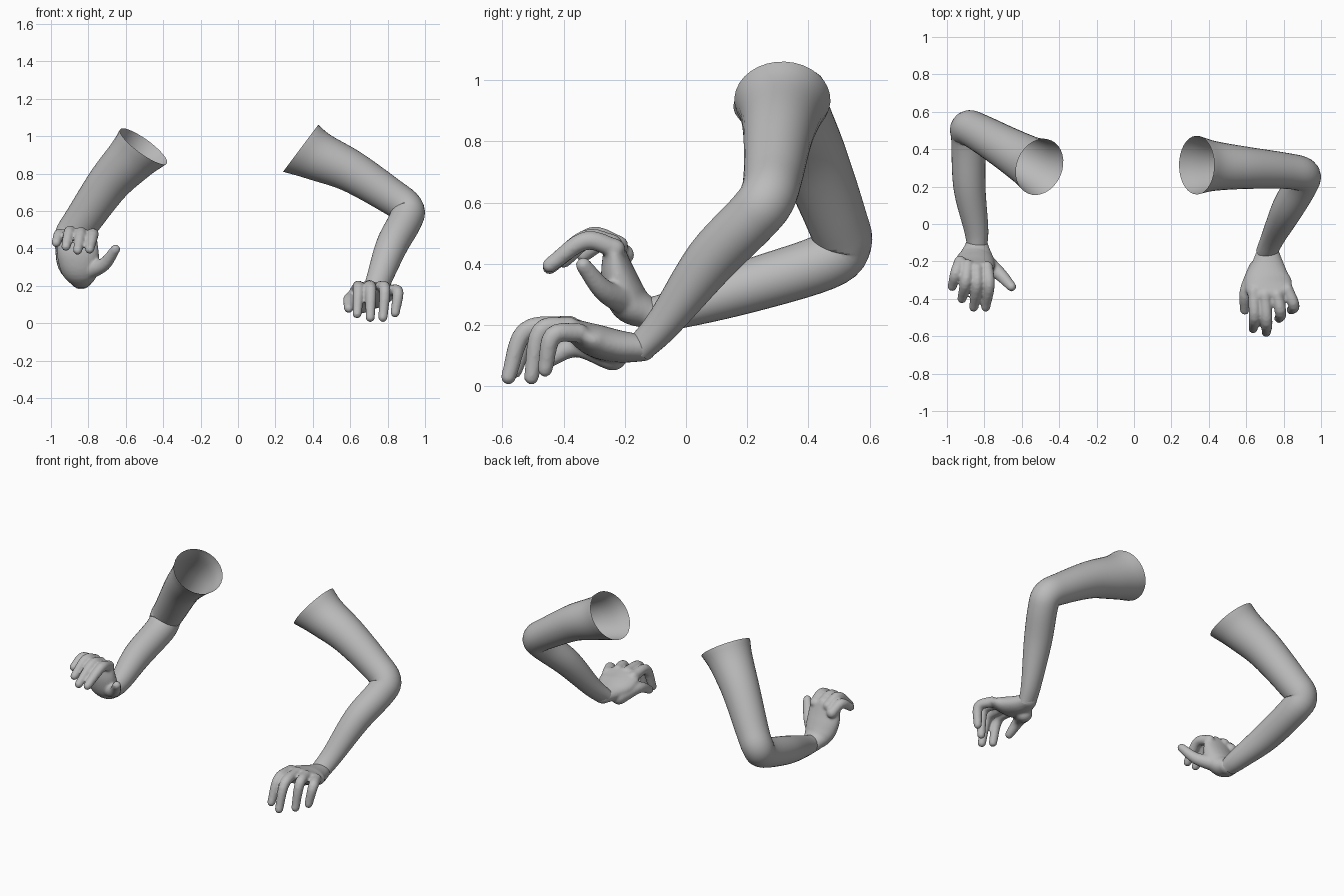
import bpy, bmesh, math
from mathutils import Vector

cube = bpy.data.objects.get("Cube")
if cube:
    bpy.data.objects.remove(cube)

grey = bpy.data.materials.new("plain grey")
grey.use_nodes = True
COLOUR = (0.5, 0.5, 0.5, 1)
grey.diffuse_color = COLOUR
grey.node_tree.nodes["Principled BSDF"].inputs["Base Color"].default_value = COLOUR


def spline(values, steps):
    """Smooth path through tuples of x, y, z and radii."""
    pts = [Vector(v) for v in values]
    pts = [2 * pts[0] - pts[1]] + pts + [2 * pts[-1] - pts[-2]]
    out = []
    for a, b, c, d in zip(pts, pts[1:], pts[2:], pts[3:]):
        for i in range(steps):
            t = i / steps
            out.append(0.5 * (2 * b + (c - a) * t + (2 * a - 5 * b + 4 * c - d) * t * t
                              + (3 * b - a - 3 * c + d) * t ** 3))
    return out + [pts[-2]]


def tube(bm, values, wide, steps=5, sides=24, rounded=True, mouth=None):
    """Loft elliptical rings; each value is x, y, z, wide radius, thin radius."""
    path = spline(values, steps)
    centres = [p.to_3d() if len(p) == 3 else Vector(p[:3]) for p in path]
    rings = []
    for i, p in enumerate(path):
        tangent = (centres[min(i + 1, len(path) - 1)] - centres[max(i - 1, 0)]).normalized()
        if mouth:
            tangent = tangent.lerp(Vector(mouth), max(0, 1 - i / (steps * 1.5))).normalized()
        rings.append((centres[i], tangent, p[3], p[4]))
    if rounded:
        def dome(ring, sign):
            c, t, w, h = ring
            return [(c + t * sign * h * math.sin(a), t, w * math.cos(a), h * math.cos(a))
                    for a in (0.35, 0.7, 1.05, 1.4)]
        rings = dome(rings[0], -1)[::-1] + rings + dome(rings[-1], 1)
    loops = []
    for c, t, w, h in rings:
        u = (Vector(wide) - t * t.dot(Vector(wide))).normalized()
        v = t.cross(u)
        loops.append([bm.verts.new(c + u * w * math.cos(a) + v * h * math.sin(a))
                      for a in (2 * math.pi * k / sides for k in range(sides))])
    for lo, hi in zip(loops, loops[1:]):
        for k in range(sides):
            n = (k + 1) % sides
            bm.faces.new((lo[k], lo[n], hi[n], hi[k]))
    if rounded:
        bm.faces.new(loops[0][::-1])
        bm.faces.new(loops[-1])


def finish(bm, name):
    mesh = bpy.data.meshes.new(name)
    bm.to_mesh(mesh)
    bm.free()
    mesh.materials.append(grey)
    mesh.shade_smooth()
    ob = bpy.data.objects.new(name, mesh)
    bpy.context.collection.objects.link(ob)
    return ob


def arm(name, points, mouth, bend_axis):
    bm = bmesh.new()
    tube(bm, [p + (p[3],) if len(p) == 4 else p for p in points], bend_axis,
         sides=32, rounded=False, mouth=mouth)
    finish(bm, name)


def hand(name, palm, wide, fingers, thumb):
    bm = bmesh.new()
    tube(bm, palm, wide)
    for joints in fingers:
        radii = (0.032, 0.031, 0.025)
        tube(bm, [j + (r, r) for j, r in zip(joints, radii)], (1, 0, 0), sides=14)
    tube(bm, [j + (r, r) for j, r in zip(thumb, (0.05, 0.036, 0.026))], (0, 0.3, 1), sides=14)
    ob = finish(bm, name)
    # Fuse palm and digits into one soft skin
    remesh = ob.modifiers.new("fuse", "REMESH")
    remesh.mode = "VOXEL"
    remesh.voxel_size = 0.008
    remesh.use_smooth_shade = True
    soften = ob.modifiers.new("soften", "SMOOTH")
    soften.factor = 0.5
    soften.iterations = 5


# Left arm, open at the shoulder
arm("left_arm", [
    (0.335, 0.315, 0.935, 0.157), (0.43, 0.31, 0.89, 0.133), (0.6, 0.3, 0.815, 0.113),
    (0.8, 0.285, 0.69, 0.097), (0.9, 0.265, 0.615, 0.092), (0.895, 0.215, 0.55, 0.09),
    (0.82, 0.08, 0.41, 0.085), (0.745, -0.07, 0.21, 0.058, 0.066),
    (0.71, -0.15, 0.125, 0.046, 0.06)],
    (0.8, 0, -0.6), (-0.11, 0.35, -0.25))
hand("left_hand",
     [(0.715, -0.14, 0.125, 0.058, 0.044), (0.715, -0.22, 0.13, 0.09, 0.053),
      (0.715, -0.3, 0.15, 0.125, 0.054), (0.73, -0.37, 0.185, 0.122, 0.036)],
     (1, 0, 0),
     [((0.64, -0.36, 0.19), (0.645, -0.5, 0.185), (0.637, -0.56, 0.05)),
      ((0.7, -0.38, 0.2), (0.71, -0.525, 0.18), (0.707, -0.58, 0.03)),
      ((0.765, -0.38, 0.195), (0.785, -0.475, 0.18), (0.775, -0.505, 0.03)),
      ((0.82, -0.35, 0.175), (0.855, -0.435, 0.165), (0.84, -0.46, 0.055))],
     [(0.66, -0.24, 0.1), (0.6, -0.36, 0.13), (0.592, -0.46, 0.08)])

# Right arm, open at the shoulder
arm("right_arm", [
    (-0.505, 0.305, 0.945, 0.155), (-0.57, 0.34, 0.88, 0.134), (-0.69, 0.41, 0.75, 0.115),
    (-0.83, 0.49, 0.55, 0.1), (-0.885, 0.51, 0.465, 0.096), (-0.885, 0.45, 0.405, 0.092),
    (-0.88, 0.2, 0.325, 0.086), (-0.845, -0.02, 0.255, 0.066),
    (-0.838, -0.11, 0.235, 0.055)],
    (-0.57, 0.25, -0.78), (-0.35, -0.11, 0.23))
hand("right_hand",
     [(-0.84, -0.12, 0.235, 0.065, 0.05), (-0.845, -0.185, 0.275, 0.098, 0.066),
      (-0.855, -0.22, 0.36, 0.112, 0.058), (-0.86, -0.235, 0.445, 0.108, 0.036)],
     (1, 0, -0.1),
     [((-0.785, -0.23, 0.45), (-0.775, -0.33, 0.475), (-0.793, -0.445, 0.395)),
      ((-0.84, -0.24, 0.465), (-0.84, -0.33, 0.48), (-0.857, -0.445, 0.39)),
      ((-0.89, -0.22, 0.46), (-0.9, -0.31, 0.49), (-0.92, -0.4, 0.41)),
      ((-0.93, -0.2, 0.43), (-0.953, -0.265, 0.475), (-0.972, -0.335, 0.43))],
     [(-0.8, -0.2, 0.28), (-0.715, -0.27, 0.315), (-0.655, -0.335, 0.395)])
